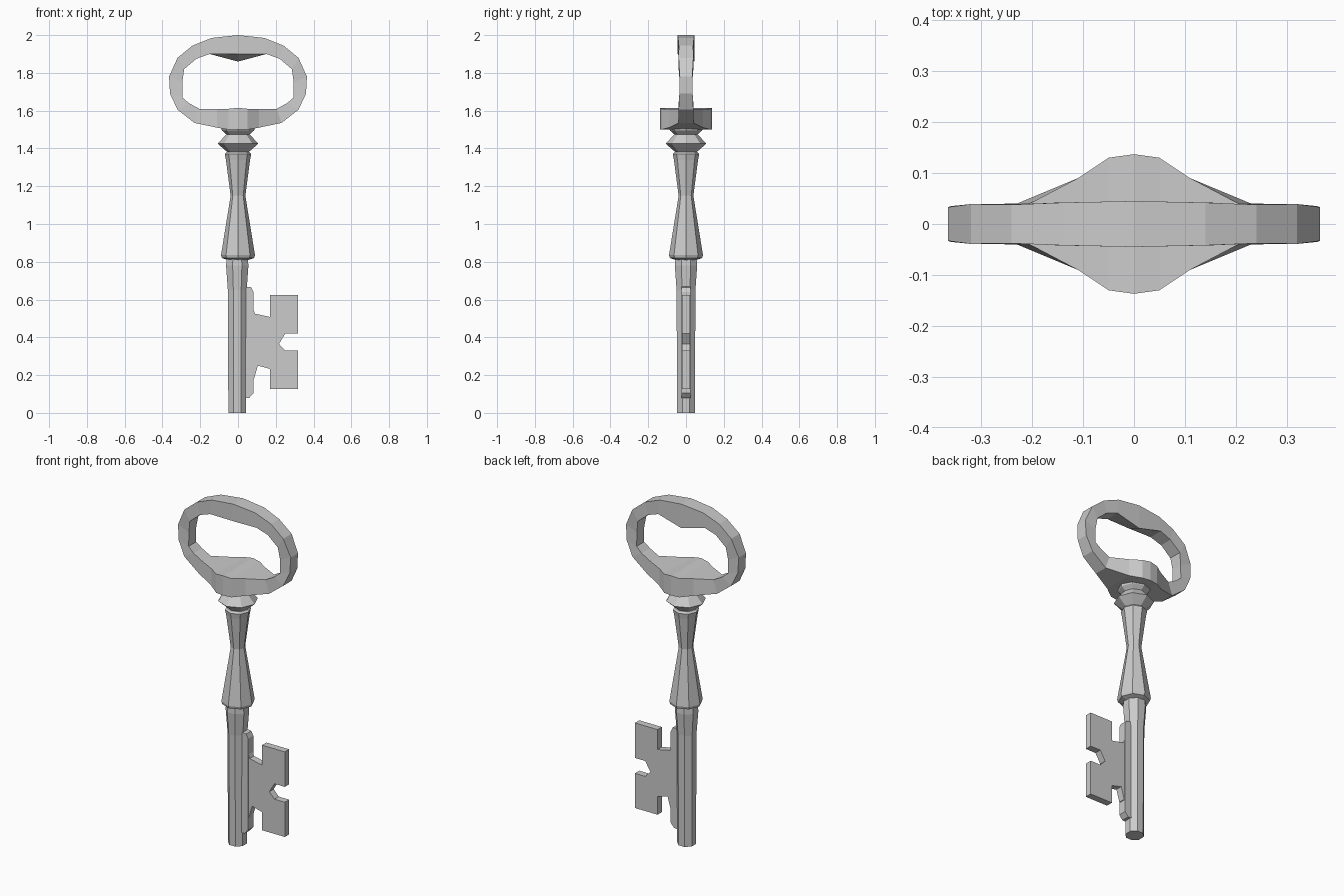
import bpy, bmesh, math

if "Cube" in bpy.data.objects:
    bpy.data.objects.remove(bpy.data.objects["Cube"])


def finish(name, bm):
    bmesh.ops.recalc_face_normals(bm, faces=bm.faces)
    mesh = bpy.data.meshes.new(name)
    bm.to_mesh(mesh)
    bm.free()
    obj = bpy.data.objects.new(name, mesh)
    bpy.context.collection.objects.link(obj)
    return obj


def lathe(name, profile, sides=8, turn=0.0, cx=0.0):
    """Faceted turned part from (radius, z) pairs."""
    bm = bmesh.new()
    rings = []
    for r, z in profile:
        angles = [turn + 2 * math.pi * i / sides for i in range(sides)]
        rings.append([bm.verts.new((cx + r * math.cos(a), r * math.sin(a), z)) for a in angles])
    for a, b in zip(rings, rings[1:]):
        for i in range(sides):
            j = (i + 1) % sides
            bm.faces.new((a[i], a[j], b[j], b[i]))
    bm.faces.new(rings[0])
    bm.faces.new(rings[-1])
    return finish(name, bm)


def plate(name, outline, half):
    """Flat plate from an (x, z) outline, thick along y."""
    bm = bmesh.new()
    front = [bm.verts.new((x, -half, z)) for x, z in outline]
    back = [bm.verts.new((x, half, z)) for x, z in outline]
    bm.faces.new(front)
    bm.faces.new(back)
    n = len(outline)
    for i in range(n):
        j = (i + 1) % n
        bm.faces.new((front[i], front[j], back[j], back[i]))
    return finish(name, bm)


# Bow: right half from top to bottom (outer x, outer z, inner x, inner z, half depth)
half_bow = [
    (0.00, 2.00, 0.00, 1.90, 0.045),
    (0.14, 1.985, 0.15, 1.90, 0.042),
    (0.24, 1.945, 0.22, 1.875, 0.038),
    (0.32, 1.88, 0.285, 1.82, 0.039),
    (0.365, 1.78, 0.295, 1.75, 0.033),
    (0.36, 1.69, 0.295, 1.67, 0.035),
    (0.32, 1.605, 0.26, 1.64, 0.039),
    (0.23, 1.535, 0.205, 1.61, 0.04),
    (0.11, 1.51, 0.11, 1.61, 0.09),
    (0.05, 1.50, 0.05, 1.61, 0.13),
    (0.00, 1.50, 0.00, 1.615, 0.137),
]
stations = half_bow + [(-a, b, -c, d, e) for a, b, c, d, e in half_bow[-2:0:-1]]
bm = bmesh.new()
loops = []
for i, (ox, oz, ix, iz, d) in enumerate(stations):
    dip = 0.04 if i == 0 else 0.0  # the rear inner edge sags at the crown
    corners = [(ox, -d, oz), (ox, d, oz), (ix, d, iz - dip), (ix, -d, iz)]
    loops.append([bm.verts.new(c) for c in corners])
for i, a in enumerate(loops):
    b = loops[(i + 1) % len(loops)]
    for k in range(4):
        m = (k + 1) % 4
        bm.faces.new((a[k], a[m], b[m], b[k]))
finish("bow", bm)

# Turned stem parts
lathe("knob", [(0.09, 1.51), (0.085, 1.495), (0.062, 1.475), (0.107, 1.425),
               (0.05, 1.375), (0.05, 1.36)])
lathe("neck", [(0.06, 1.38), (0.07, 1.37), (0.064, 1.34), (0.039, 1.15),
               (0.09, 0.835), (0.085, 0.82), (0.055, 0.81)])
lathe("shaft", [(0.06, 0.825), (0.064, 0.78), (0.054, 0.65), (0.051, 0.0)],
      turn=math.pi / 8, cx=-0.004)

# Bit: spine against the shaft, then the notched blade
plate("bit_spine", [(0.03, 0.08), (0.06, 0.08), (0.082, 0.105), (0.082, 0.64),
                    (0.07, 0.665), (0.03, 0.67)], 0.024)
plate("bit_blade", [(0.07, 0.17), (0.085, 0.18), (0.105, 0.25), (0.17, 0.233),
                    (0.17, 0.127), (0.317, 0.127), (0.317, 0.33), (0.25, 0.33),
                    (0.217, 0.365), (0.25, 0.42), (0.317, 0.42), (0.317, 0.625),
                    (0.17, 0.625), (0.17, 0.508), (0.09, 0.525), (0.07, 0.58)], 0.02)
